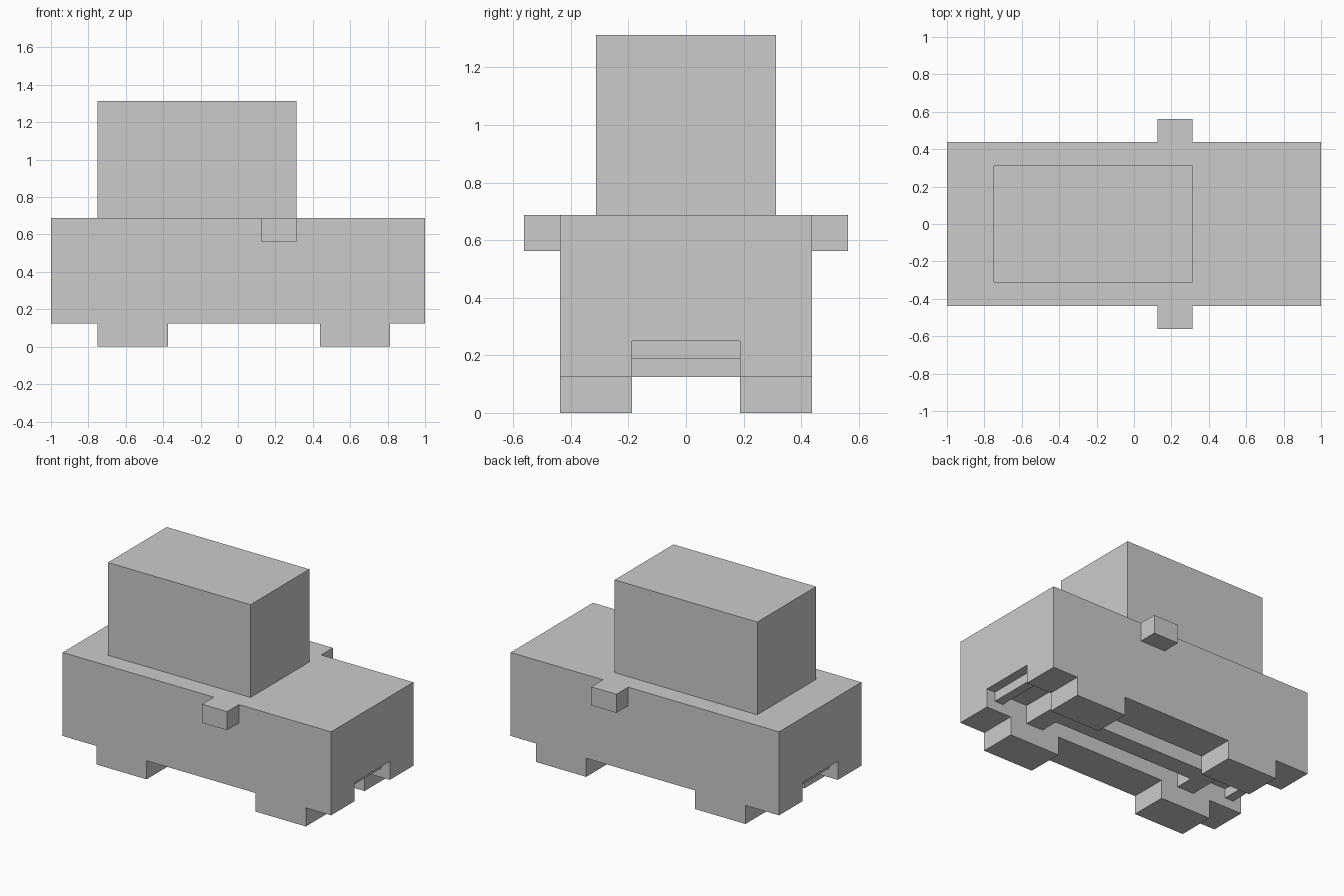
import bpy
import bmesh

if "Cube" in bpy.data.objects:
    bpy.data.objects.remove(bpy.data.objects["Cube"])

U = 1 / 16  # the model sits on a 1/16 grid


def finish(name, bm):
    bmesh.ops.recalc_face_normals(bm, faces=bm.faces)
    mesh = bpy.data.meshes.new(name)
    bm.to_mesh(mesh)
    bm.free()
    obj = bpy.data.objects.new(name, mesh)
    bpy.context.collection.objects.link(obj)
    return obj


def box(name, x, y, z):
    """Box from (min, max) ranges in grid units."""
    bm = bmesh.new()
    bmesh.ops.create_cube(bm, size=1)
    for v in bm.verts:
        for i, (lo, hi) in enumerate((x, y, z)):
            v.co[i] = (hi if v.co[i] > 0 else lo) * U
    return finish(name, bm)


def both_sides(name, x, y, z):
    """The same box on the front (-y) and back (+y) side."""
    box(name + "_front", x, (-y[1], -y[0]), z)
    box(name + "_back", x, y, z)


# Body: upside-down channel section run along x
section = [(-7, 2), (-3, 2), (-3, 4), (3, 4), (3, 2), (7, 2), (7, 11), (-7, 11)]
bm = bmesh.new()
face = bm.faces.new([bm.verts.new((-16 * U, y * U, z * U)) for y, z in section])
ext = bmesh.ops.extrude_face_region(bm, geom=[face], use_keep_orig=True)
moved = [g for g in ext["geom"] if isinstance(g, bmesh.types.BMVert)]
bmesh.ops.translate(bm, verts=moved, vec=(32 * U, 0, 0))
finish("body", bm)

# Cabin and side mirrors
box("cabin", (-12, 5), (-5, 5), (11, 21))
both_sides("side_mirror", (2, 5), (7, 9), (9, 11))

# Wheels with an axle between each pair
for end, x in (("rear", -9), ("fore", 10)):
    both_sides(end + "_wheel", (x - 3, x + 3), (3, 7), (0, 2))
    box(end + "_axle", (x - 1, x + 1), (-3, 3), (2, 4))

# Drive shaft between the axles
box("drive_shaft", (-8, 9), (-1, 1), (2, 4))

# Thin cross bars at both ends of the channel
for end, x in (("rear", -15), ("fore", 14)):
    box(end + "_cross_bar", (x, x + 1), (-3, 3), (3, 4))
